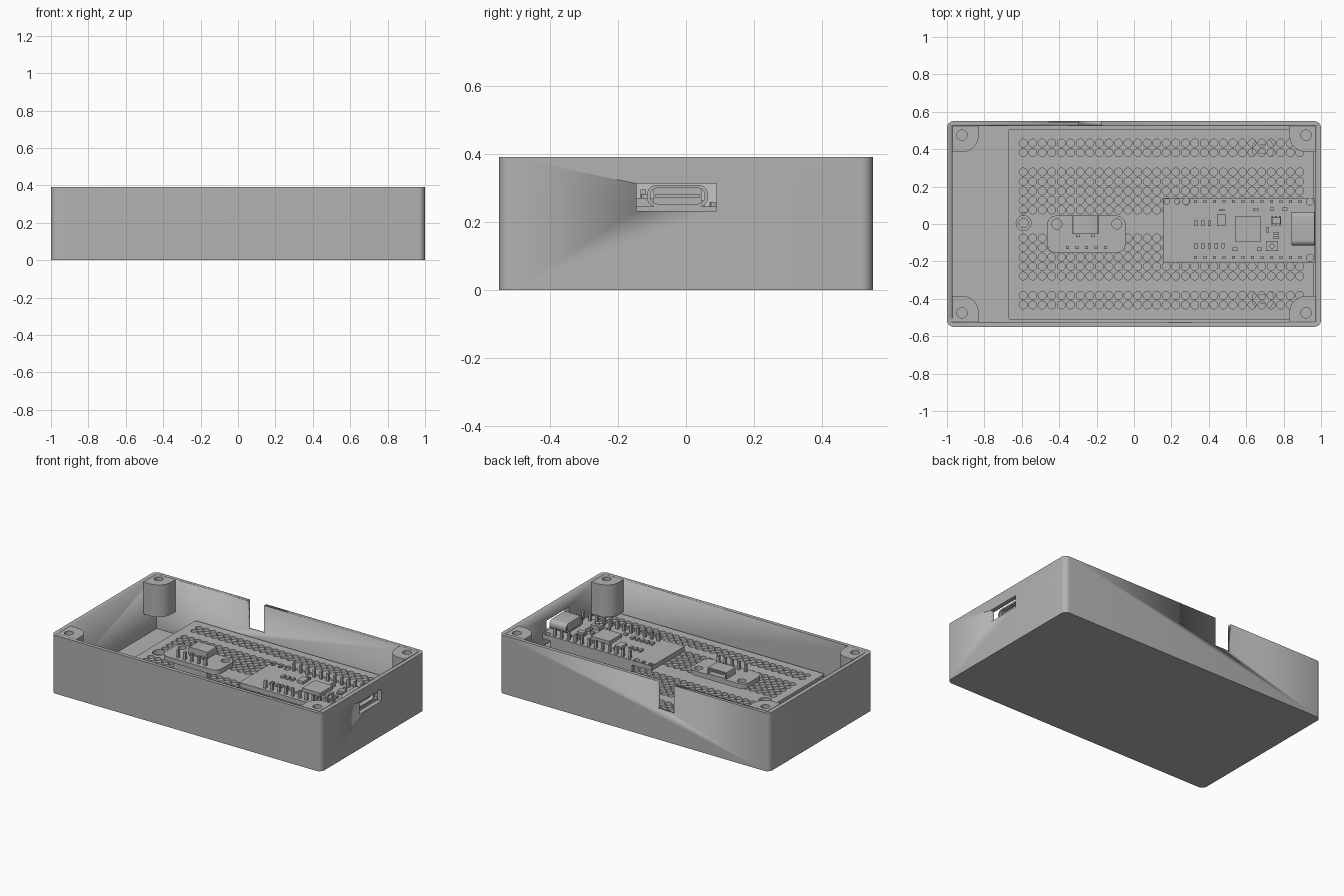
import bpy, bmesh
from math import sin, cos, pi

if "Cube" in bpy.data.objects:
    bpy.data.objects.remove(bpy.data.objects["Cube"])

GREY = (0.45, 0.45, 0.45, 1)
grey = bpy.data.materials.new("plain grey")
grey.use_nodes = True
grey.diffuse_color = GREY
grey.node_tree.nodes["Principled BSDF"].inputs["Base Color"].default_value = GREY


def select(ob):
    bpy.ops.object.select_all(action="DESELECT")
    ob.select_set(True)
    bpy.context.view_layer.objects.active = ob


def finish(ob):
    ob.data.materials.clear()
    ob.data.materials.append(grey)
    select(ob)
    bpy.ops.object.shade_smooth_by_angle(angle=0.6)
    return ob


def circle(x, y, r, n=16):
    return [(x + r * cos(2 * pi * i / n), y + r * sin(2 * pi * i / n)) for i in range(n)]


def round_rect(x0, x1, y0, y1, r, n=6):
    pts = []
    centres = [(x1 - r, y1 - r), (x0 + r, y1 - r), (x0 + r, y0 + r), (x1 - r, y0 + r)]
    for q, (cx, cy) in enumerate(centres):
        for i in range(n + 1):
            a = (q + i / n) * pi / 2
            pts.append((cx + r * cos(a), cy + r * sin(a)))
    return pts


def prism(name, loops, z0, z1, rot=(0, 0, 0), loc=(0, 0, 0)):
    """Extrude a flat outline, later loops are holes."""
    cu = bpy.data.curves.new(name, "CURVE")
    cu.dimensions = "2D"
    cu.fill_mode = "BOTH"
    cu.extrude = (z1 - z0) / 2
    for loop in loops:
        sp = cu.splines.new("POLY")
        sp.points.add(len(loop) - 1)
        for p, (x, y) in zip(sp.points, loop):
            p.co = (x, y, 0, 1)
        sp.use_cyclic_u = True
    ob = bpy.data.objects.new(name, cu)
    bpy.context.collection.objects.link(ob)
    ob.rotation_euler = rot
    ob.location = loc if any(rot) else (0, 0, (z0 + z1) / 2)
    select(ob)
    bpy.ops.object.convert(target="MESH")
    ob = bpy.context.object
    ob.name = name
    bm = bmesh.new()
    bm.from_mesh(ob.data)
    bmesh.ops.remove_doubles(bm, verts=bm.verts, dist=1e-5)
    bmesh.ops.recalc_face_normals(bm, faces=bm.faces)
    bm.to_mesh(ob.data)
    bm.free()
    return finish(ob)


def boxes(name, items, z0, z1):
    """One mesh of boxes given as centre x, centre y, width, depth."""
    bm = bmesh.new()
    for x, y, w, d in items:
        vs = bmesh.ops.create_cube(bm, size=1)["verts"]
        bmesh.ops.scale(bm, vec=(w, d, z1 - z0), verts=vs)
        bmesh.ops.translate(bm, vec=(x, y, (z0 + z1) / 2), verts=vs)
    me = bpy.data.meshes.new(name)
    bm.to_mesh(me)
    bm.free()
    ob = bpy.data.objects.new(name, me)
    bpy.context.collection.objects.link(ob)
    return finish(ob)


# Open case: solid block minus cavity, cable notch and port window
TOP, FLOOR, DECK = 0.39, 0.025, 0.165
case = prism("case", [round_rect(-1, 1, -0.55, 0.55, 0.035)], 0, TOP)
cutters = [
    boxes("cavity_cutter", [(0, 0, 1.94, 1.05)], FLOOR, 0.5),
    boxes("notch_cutter", [(-0.235, 0.54, 0.12, 0.1)], 0.2, 0.5),
    boxes("port_cutter", [(0.98, -0.028, 0.1, 0.235)], 0.232, 0.312),
]
for cutter in cutters:
    mod = case.modifiers.new("cut", "BOOLEAN")
    mod.operation = "DIFFERENCE"
    mod.solver = "EXACT"
    mod.object = cutter
    select(case)
    bpy.ops.object.modifier_apply(modifier=mod.name)
    bpy.data.objects.remove(cutter)

# Corner screw bosses, rounded towards the inside
for sx, side in ((-1, "right"), (1, "left")):
    for sy, end in ((-1, "front"), (1, "back")):
        arc = [(0.92 - 0.09 * cos(i * pi / 24), 0.475 - 0.09 * sin(i * pi / 24)) for i in range(13)]
        outline = [(0.97, 0.525), (0.83, 0.525)] + arc + [(0.97, 0.385)]
        prism(f"screw_boss_{end}_{side}",
              [[(sx * x, sy * y) for x, y in outline], circle(sx * 0.92, sy * 0.475, 0.028)],
              0.175, TOP)

# Perforated board on three standoffs
rows = [0.075 + 0.0508 * i for i in range(5)] + [0.382, 0.433]
holes = [circle(-0.593 + 0.051 * c, s * y, 0.0215, 12)
         for c in range(30) for y in rows for s in (-1, 1)]
prism("perforated_board",
      [round_rect(-0.67, 0.96, -0.51, 0.507, 0.005, 1), circle(-0.59, 0.005, 0.04)] + holes,
      0.132, DECK)
for i, (x, y) in enumerate([(0.69, 0.4), (0.69, -0.4), (-0.59, 0.005)]):
    prism(f"standoff_{i + 1}", [circle(x, y, 0.06, 24), circle(x, y, 0.025)], FLOOR, 0.132)

# Controller board with its header pins
LOW, HIGH = 0.213, 0.245
pads = [circle(x, 0.12, 0.015, 10) for x in (0.176, 0.23)]
pads += [circle(x, y, 0.019, 12) for x, y in ((0.28, 0.12), (0.94, 0.12), (0.94, -0.18))]
prism("controller_board", [round_rect(0.155, 0.967, -0.208, 0.14, 0.004, 1)] + pads, LOW, HIGH)
pins = [(0.33 + 0.0506 * i, y, 0.016, 0.016) for i in range(12) for y in (0.12, -0.18)]
boxes("controller_pins", pins, 0.11, 0.295)
boxes("controller_headers", [(0.608, y, 0.607, 0.035) for y in (0.12, -0.18)], DECK, LOW)

# Chips and small parts on the controller board
boxes("processor", [(0.608, -0.028, 0.135, 0.135)], HIGH, 0.268)
boxes("crystal", [(0.466, 0.022, 0.045, 0.065)], HIGH, 0.263)
boxes("regulator", [(0.76, 0.018, 0.045, 0.035)], HIGH, 0.27)
boxes("regulator_legs", [(0.74 + 0.02 * i, 0.018, 0.01, 0.05) for i in range(3)], HIGH, 0.256)
boxes("button_base", [(0.738, -0.118, 0.062, 0.055)], HIGH, 0.27)
prism("button_cap", [circle(0.738, -0.118, 0.014)], 0.27, 0.282)
resistors = [(0.332 + 0.036 * i, y, 0.018, 0.03)
             for y, count in ((0.005, 3), (-0.116, 5)) for i in range(count)]
boxes("resistors", resistors, HIGH, 0.258)
boxes("capacitors", [(0.54, -0.135, 0.025, 0.018), (0.67, -0.135, 0.025, 0.018),
                     (0.65, 0.077, 0.03, 0.014), (0.738, 0.08, 0.02, 0.014),
                     (0.807, 0.08, 0.03, 0.014), (0.47, 0.075, 0.03, 0.012),
                     (0.715, -0.03, 0.016, 0.03), (0.76, -0.05, 0.03, 0.016),
                     (0.76, -0.072, 0.03, 0.016)], HIGH, 0.258)

# Port on the controller: hollow shell, back wall and tongue
prism("port_shell", [round_rect(-0.09, 0.09, -0.032, 0.032, 0.028),
                     round_rect(-0.08, 0.08, -0.023, 0.023, 0.02)],
      0, 0.122, (pi / 2, 0, pi / 2), (0.904, -0.025, 0.276))
boxes("port_back", [(0.86, -0.025, 0.03, 0.14)], 0.25, 0.302)
boxes("port_tongue", [(0.905, -0.025, 0.1, 0.13)], 0.27, 0.282)

# Small breakout board with its pins
prism("breakout_board", [round_rect(-0.465, -0.045, -0.155, 0.045, 0.05),
                         circle(-0.412, 0, 0.027), circle(-0.092, 0, 0.027)], LOW, HIGH)
boxes("breakout_pins", [(-0.355 + 0.0505 * i, -0.126, 0.016, 0.016) for i in range(5)], 0.11, 0.295)
boxes("breakout_header", [(-0.254, -0.126, 0.253, 0.04)], DECK, LOW)

# Connector on the breakout: hollow shell, back wall, tongue and tabs
prism("connector_shell", [round_rect(-0.07, 0.07, -0.025, 0.025, 0.01, 2),
                          round_rect(-0.062, 0.062, -0.017, 0.017, 0.006, 2)],
      0, 0.1, (pi / 2, 0, 0), (-0.26, -0.004, 0.27))
boxes("connector_back", [(-0.26, -0.042, 0.126, 0.02)], 0.25, 0.29)
boxes("connector_tongue", [(-0.26, 0, 0.08, 0.07)], 0.268, 0.276)
boxes("connector_tabs", [(x, -0.06, 0.02, 0.018) for x in (-0.3, -0.22)], HIGH, 0.26)
